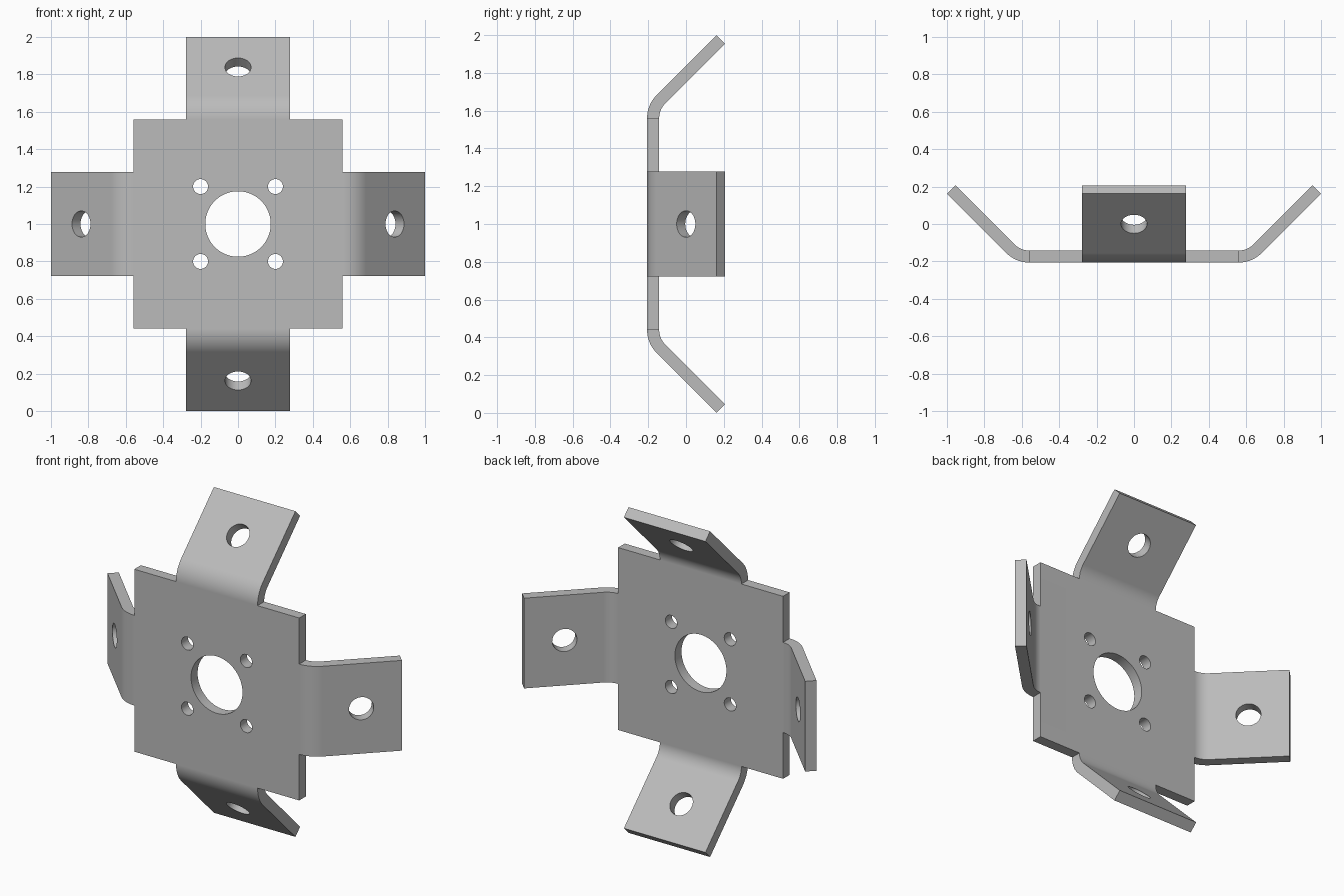
import bpy, bmesh
from math import sin, cos, pi, radians
from mathutils import Matrix, Vector

if "Cube" in bpy.data.objects:
    bpy.data.objects.remove(bpy.data.objects["Cube"], do_unlink=True)

HALF = 0.56          # half side of the square plate
ARM = 0.277          # half width of a tab
FRONT = -0.206       # front face depth
THICK = 0.064
RADIUS = 0.174       # outer bend radius
STRAIGHT = 0.448     # flat length beyond the bend
BEND = radians(45)
STEPS = 12
CENTRE = Vector((0, 0, 1))

steel = bpy.data.materials.new("grey steel")
steel.use_nodes = True
grey = (0.5, 0.5, 0.5, 1)
steel.diffuse_color = grey
steel.node_tree.nodes["Principled BSDF"].inputs["Base Color"].default_value = grey


def quarter(i):
    """Turn about the front-back axis, then lift to the plate centre."""
    return Matrix.Translation(CENTRE) @ Matrix.Rotation(i * pi / 2, 4, 'Y')


def mesh_object(name, bm):
    bmesh.ops.recalc_face_normals(bm, faces=bm.faces)
    mesh = bpy.data.meshes.new(name)
    bm.to_mesh(mesh)
    bm.free()
    mesh.materials.append(steel)
    obj = bpy.data.objects.new(name, mesh)
    bpy.context.collection.objects.link(obj)
    return obj


def bend_profile(r):
    """Side profile of a bent tab at the given bend radius."""
    pts = [(HALF + r * sin(BEND * i / STEPS),
            FRONT + RADIUS - r * cos(BEND * i / STEPS)) for i in range(STEPS + 1)]
    x, y = pts[-1]
    return pts + [(x + STRAIGHT * cos(BEND), y + STRAIGHT * sin(BEND))]


# Square plate, open where the tabs join
bm = bmesh.new()
outline = [quarter(i) @ Vector((HALF, 0, z))
           for i in range(4) for z in (HALF, ARM, -ARM)]
front = [bm.verts.new(p + Vector((0, FRONT, 0))) for p in outline]
back = [bm.verts.new(p + Vector((0, FRONT + THICK, 0))) for p in outline]
bm.faces.new(front)
bm.faces.new(back)
for i in range(len(outline)):
    if i % 3 != 1:
        j = (i + 1) % len(outline)
        bm.faces.new((front[i], front[j], back[j], back[i]))

# Four bent tabs
outer, inner = bend_profile(RADIUS), bend_profile(RADIUS - THICK)
for i in range(4):
    rings = []
    for (ox, oy), (ix, iy) in zip(outer, inner):
        corners = ((ox, oy, -ARM), (ox, oy, ARM), (ix, iy, ARM), (ix, iy, -ARM))
        rings.append([bm.verts.new(quarter(i) @ Vector(c)) for c in corners])
    for a, b in zip(rings, rings[1:]):
        for k in range(4):
            m = (k + 1) % 4
            bm.faces.new((a[k], a[m], b[m], b[k]))
    bm.faces.new(rings[-1])
bmesh.ops.remove_doubles(bm, verts=bm.verts, dist=0.0005)
bracket = mesh_object("mounting_bracket", bm)

# Cutter for every hole
bm = bmesh.new()


def drill(radius, matrix, sides):
    bmesh.ops.create_cone(bm, cap_ends=True, segments=sides, radius1=radius,
                          radius2=radius, depth=0.3, matrix=matrix)


across = Matrix.Rotation(pi / 2, 4, 'X')
plate_y = FRONT + THICK / 2
drill(0.175, Matrix.Translation((0, plate_y, 1)) @ across, 64)
for sx in (-1, 1):
    for sz in (-1, 1):
        drill(0.04, Matrix.Translation((sx * 0.2, plate_y, 1 + sz * 0.2)) @ across, 32)
for i in range(4):
    tilt = Matrix.Rotation(BEND, 4, 'Z')
    drill(0.07, quarter(i) @ Matrix.Translation((0.838, 0, 0)) @ tilt @ across, 40)
cutter = mesh_object("hole_cutter", bm)
cutter.hide_render = True

# Cut the holes, then drop the cutter
bpy.ops.object.select_all(action='DESELECT')
bpy.context.view_layer.objects.active = bracket
bracket.select_set(True)
cut = bracket.modifiers.new("holes", 'BOOLEAN')
cut.operation = 'DIFFERENCE'
cut.solver = 'EXACT'
cut.object = cutter
bpy.ops.object.modifier_apply(modifier=cut.name)
bpy.data.objects.remove(cutter, do_unlink=True)

# Smooth bends and hole walls, crisp plate edges
bpy.ops.object.shade_smooth_by_angle(angle=radians(30))
weighted = bracket.modifiers.new("flat_face_normals", 'WEIGHTED_NORMAL')
weighted.keep_sharp = True
